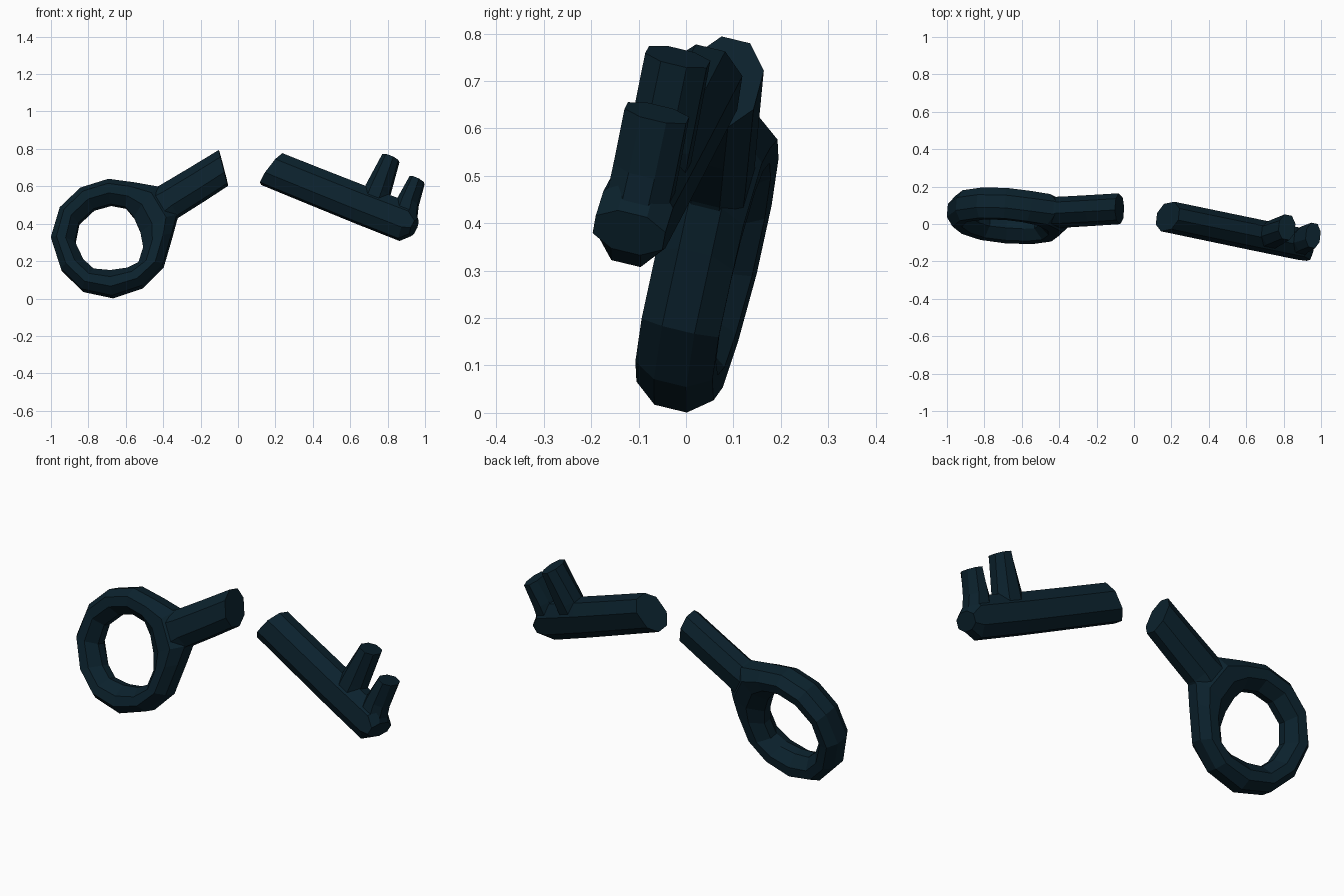
import bpy, bmesh
from mathutils import Vector

mat = bpy.data.materials.new("dark navy metal")
mat.diffuse_color = (0.0033, 0.0155, 0.026, 1)

# Section outlines: (fraction from outer to inner edge, depth)
BAR = [(0, -.42), (.27, -1), (.73, -1), (1, -.42),
       (1, .42), (.73, 1), (.27, 1), (0, .42)]
RING = [(0, -.42), (.27, -1), (.65, -.95), (1, -.28),
        (1, .28), (.65, .95), (.27, 1), (0, .42)]


def loft(name, plane, stations, half, prof=BAR, closed=False):
    """Loft eight-sided sections; each station is (outer x, z, inner x, z)
    lying on the tilted plane y = a + b*x + c*z."""
    a, b, c = plane
    n = Vector((-b, 1, -c)).normalized()
    bm = bmesh.new()
    rings = []
    for ox, oz, ix, iz in stations:
        ring = []
        for t, d in prof:
            x, z = ox + (ix - ox) * t, oz + (iz - oz) * t
            p = Vector((x, a + b * x + c * z, z)) + n * d * half
            p.z = max(p.z, 0)
            ring.append(bm.verts.new(p))
        rings.append(ring)
    count = len(rings)
    for i in range(count if closed else count - 1):
        r, s = rings[i], rings[(i + 1) % count]
        for k in range(8):
            m = (k + 1) % 8
            bm.faces.new((r[k], r[m], s[m], s[k]))
    if not closed:
        bm.faces.new(rings[0])
        bm.faces.new(rings[-1])
    bmesh.ops.recalc_face_normals(bm, faces=bm.faces)
    me = bpy.data.meshes.new(name)
    bm.to_mesh(me)
    bm.free()
    me.materials.append(mat)
    ob = bpy.data.objects.new(name, me)
    bpy.context.collection.objects.link(ob)
    return ob


# Handle half of the broken key
HANDLE = (-0.095, -0.09, 0.243)
loft("key_ring", HANDLE, [
    (-0.998, 0.32, -0.87, 0.30), (-0.95, 0.48, -0.85, 0.40),
    (-0.84, 0.585, -0.77, 0.475), (-0.69, 0.632, -0.68, 0.50),
    (-0.55, 0.613, -0.60, 0.485), (-0.42, 0.59, -0.555, 0.43),
    (-0.325, 0.44, -0.52, 0.35), (-0.352, 0.34, -0.505, 0.27),
    (-0.40, 0.175, -0.53, 0.19), (-0.51, 0.063, -0.59, 0.16),
    (-0.67, 0.009, -0.68, 0.147), (-0.83, 0.043, -0.77, 0.155),
    (-0.945, 0.155, -0.825, 0.205)], 0.084, RING, closed=True)
loft("handle_shaft", HANDLE, [
    (-0.50, 0.57, -0.40, 0.36), (-0.42, 0.595, -0.32, 0.44),
    (-0.26, 0.69, -0.19, 0.522), (-0.10, 0.787, -0.055, 0.61)], 0.074)

# Bit half of the broken key
BIT = (-0.106, -0.112, 0.240)
loft("bit_shaft", BIT, [
    (0.24, 0.77, 0.12, 0.615), (0.46, 0.683, 0.40, 0.50),
    (0.68, 0.597, 0.62, 0.41), (0.94, 0.50, 0.86, 0.315),
    (0.963, 0.42, 0.92, 0.34)], 0.076)

# Two teeth
loft("first_tooth", BIT, [
    (0.655, 0.53, 0.785, 0.48), (0.685, 0.60, 0.81, 0.55),
    (0.775, 0.767, 0.86, 0.735)], 0.067)
loft("second_tooth", BIT, [
    (0.825, 0.46, 0.955, 0.43), (0.86, 0.54, 0.963, 0.50),
    (0.92, 0.648, 0.995, 0.618)], 0.067)
